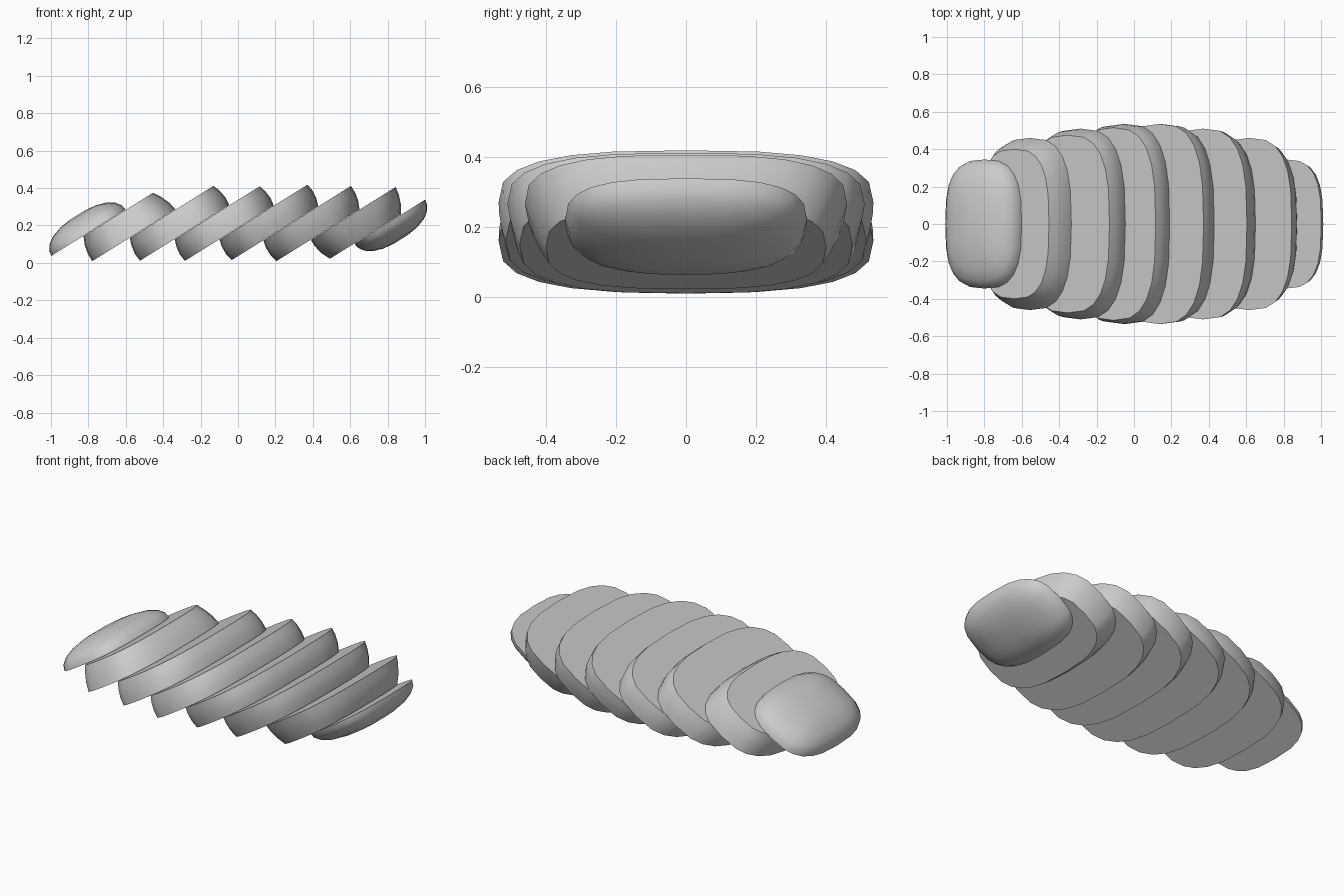
import bpy, bmesh
from math import sin, cos, radians, pi, copysign

if "Cube" in bpy.data.objects:
    bpy.data.objects.remove(bpy.data.objects["Cube"])

TILT = radians(32)
SEGS = 24


def place(u, y, n):
    """Leaning slice plane (u along slope, n downward normal) to world."""
    return (u * cos(TILT) + n * sin(TILT), y, u * sin(TILT) - n * cos(TILT))


def ring(bm, left, right, half_y, n):
    """Rounded-rectangle (superellipse) outline in a slice plane."""
    mid, half_u = (left + right) / 2, (right - left) / 2
    verts = []
    for i in range(SEGS):
        c, s = cos(2 * pi * i / SEGS), sin(2 * pi * i / SEGS)
        u = mid + half_u * copysign(abs(c) ** 0.7, c)
        y = half_y * copysign(abs(s) ** 0.7, s)
        verts.append(bm.verts.new(place(u, y, n)))
    return verts


def loft(name, rings):
    bm = bmesh.new()
    loops = [ring(bm, *r) for r in rings]
    for a, b in zip(loops, loops[1:]):
        for i in range(SEGS):
            j = (i + 1) % SEGS
            bm.faces.new((a[i], a[j], b[j], b[i]))
    bm.faces.new(loops[0])
    bm.faces.new(loops[-1])
    bmesh.ops.recalc_face_normals(bm, faces=bm.faces)
    mesh = bpy.data.meshes.new(name)
    bm.to_mesh(mesh)
    bm.free()
    ob = bpy.data.objects.new(name, mesh)
    bpy.context.collection.objects.link(ob)
    bpy.ops.object.select_all(action='DESELECT')
    ob.select_set(True)
    bpy.context.view_layer.objects.active = ob
    bpy.ops.object.shade_smooth_by_angle(angle=radians(40))


# cut planes between slices (z intercept of each leaning plane)
cuts = [-c * cos(TILT) for c in (.66, .495, .338, .187, .035, -.12, -.286)]
GAP = 0.001

# middle slices: upper face (left, right, half width), lower face (same)
slices = [
    ((-.625, -.187, .40), (-.656, -.132, .46)),
    ((-.420, .107, .475), (-.438, .125, .51)),
    ((-.220, .315, .515), (-.235, .325, .535)),
    ((-.018, .537, .535), (-.020, .525, .515)),
    ((.178, .730, .51), (.180, .703, .475)),
    ((.395, .930, .46), (.428, .877, .40)),
]
for k, (top, bot) in enumerate(slices):
    n0, n1 = cuts[k] + GAP, cuts[k + 1] - GAP
    rings = []
    for t, bulge in ((0, 0), (.3, .009), (.65, .010), (1, 0)):
        l, r, w = (a + (b - a) * t for a, b in zip(top, bot))
        rings.append((l - bulge, r + bulge, w + bulge * .5, n0 + (n1 - n0) * t))
    loft(f"middle_slice_{k + 1}", rings)


# domed end slices
def end_slice(name, left, right, half_y, n, direction):
    mid, half = (left + right) / 2, (right - left) / 2
    dome = ((0, 1), (.03, .975), (.06, .88), (.085, .72), (.103, .48), (.111, .2))
    loft(name, [(mid - half * s, mid + half * s, half_y * s, n + direction * h)
                for h, s in dome])


end_slice("left_end_slice", -.827, -.358, .345, cuts[0] - GAP, -1)
end_slice("right_end_slice", .582, 1.028, .345, cuts[-1] + GAP, 1)
